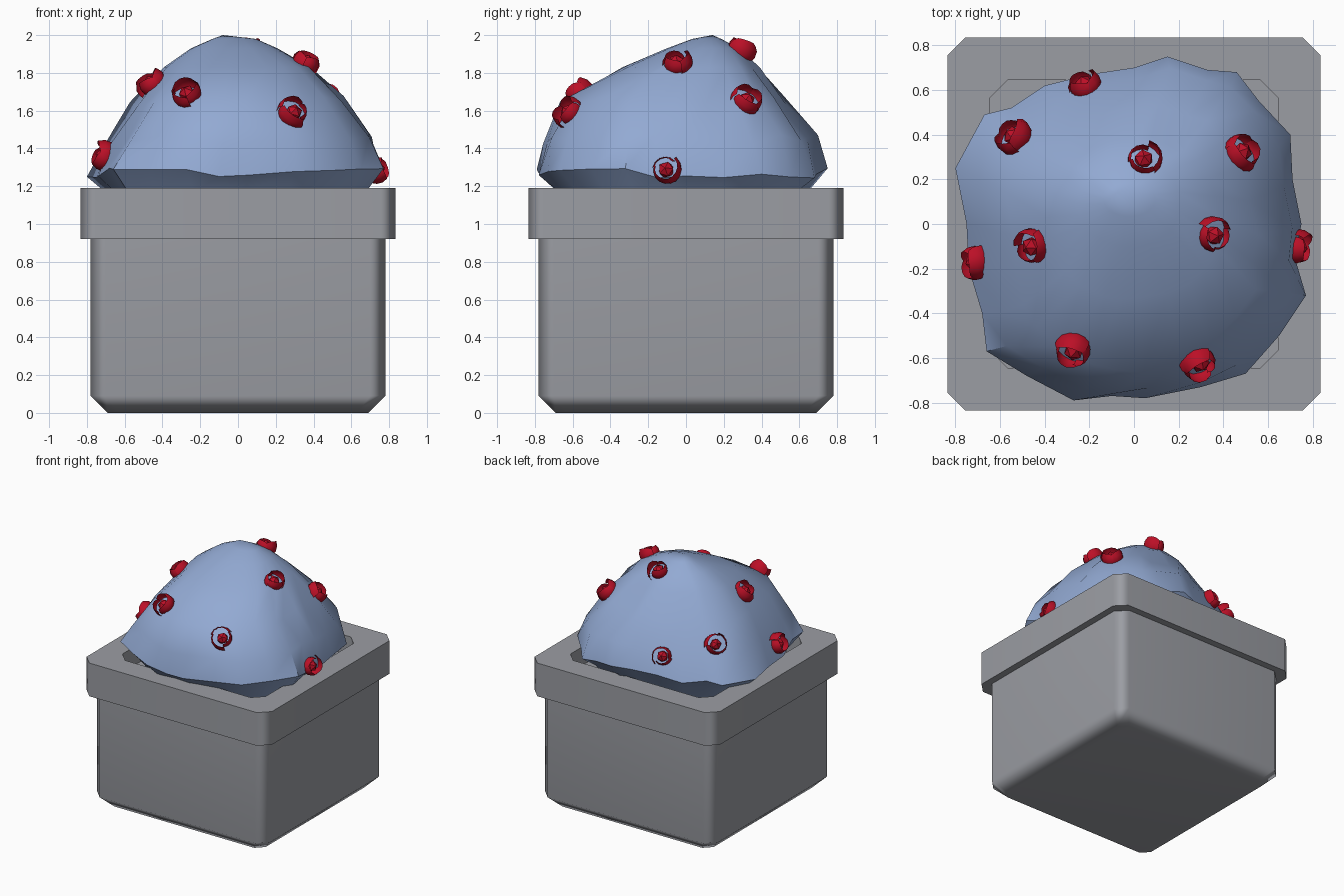
import bpy, bmesh, math, random
from mathutils import Vector
from mathutils.bvhtree import BVHTree

if "Cube" in bpy.data.objects:
    bpy.data.objects.remove(bpy.data.objects["Cube"])

random.seed(4)


def material(name, rgb):
    m = bpy.data.materials.new(name)
    m.diffuse_color = (*rgb, 1)
    m.use_nodes = True
    m.node_tree.nodes["Principled BSDF"].inputs["Base Color"].default_value = m.diffuse_color
    return m


GREY = material("pot grey", (0.33, 0.34, 0.37))
BLUE = material("bush blue", (0.29, 0.40, 0.65))
RED = material("flower red", (0.50, 0.005, 0.02))


def finish(bm, name, mat, angle, recalc=True):
    if recalc:
        bmesh.ops.recalc_face_normals(bm, faces=bm.faces)
    me = bpy.data.meshes.new(name)
    bm.to_mesh(me)
    bm.free()
    ob = bpy.data.objects.new(name, me)
    bpy.context.collection.objects.link(ob)
    me.materials.append(mat)
    bpy.ops.object.select_all(action='DESELECT')
    ob.select_set(True)
    bpy.context.view_layer.objects.active = ob
    bpy.ops.object.shade_smooth_by_angle(angle=math.radians(angle))
    return ob


def loft(bm, rings, cap_start=True, cap_end=True):
    loops = [[bm.verts.new(p) for p in r] for r in rings]
    n = len(loops[0])
    for a, b in zip(loops, loops[1:]):
        for i in range(n):
            j = (i + 1) % n
            bm.faces.new((a[i], a[j], b[j], b[i]))
    if cap_start:
        bm.faces.new(loops[0][::-1])
    if cap_end:
        bm.faces.new(loops[-1])
    return loops


def square(h, c, z):
    """Square ring of half-width h with corners cut by c."""
    k = h - c
    return [(h, -k, z), (h, k, z), (k, h, z), (-k, h, z),
            (-h, k, z), (-h, -k, z), (-k, -h, z), (k, -h, z)]


# Pot body with chamfered foot
bm = bmesh.new()
loft(bm, [square(0.69, 0.06, 0), square(0.78, 0.08, 0.09), square(0.78, 0.08, 0.93)])
finish(bm, "pot_body", GREY, 50).modifiers.new("weighted", 'WEIGHTED_NORMAL').keep_sharp = True

# Pot rim with sunken floor
bm = bmesh.new()
loft(bm, [square(0.77, 0.08, 0.92), square(0.835, 0.08, 0.92), square(0.835, 0.08, 1.19),
          square(0.645, 0.08, 1.19), square(0.645, 0.08, 1.04)])
finish(bm, "pot_rim", GREY, 50).modifiers.new("weighted", 'WEIGHTED_NORMAL').keep_sharp = True

# Bush: lumpy plan outline, lofted through shifted and shrinking rings
plan = [(0.75, 0), (0.71, 0.2), (0.70, 0.4), (0.56, 0.55), (0.46, 0.68), (0.33, 0.69),
        (0.15, 0.75), (0, 0.70), (-0.2, 0.67), (-0.4, 0.62), (-0.55, 0.52), (-0.67, 0.49),
        (-0.80, 0.25), (-0.75, 0), (-0.74, -0.2), (-0.68, -0.4), (-0.66, -0.57),
        (-0.48, -0.68), (-0.27, -0.79), (-0.1, -0.77), (0.05, -0.78), (0.3, -0.73),
        (0.5, -0.67), (0.65, -0.5), (0.77, -0.32), (0.72, -0.15)]
# z, centre x, centre y, scale x, scale y, how much of the lumpy outline is kept
levels = [(1.03, 0, 0, 0.74, 0.74, 1), (1.17, 0, 0, 0.88, 0.86, 1), (1.27, 0, 0, 1, 1, 1),
          (1.45, 0.02, -0.02, 0.91, 0.94, 0.8), (1.65, 0, -0.05, 0.73, 0.78, 0.5),
          (1.83, 0, 0.03, 0.51, 0.47, 0.3), (1.93, -0.02, 0.09, 0.30, 0.25, 0.1),
          (1.98, -0.02, 0.11, 0.15, 0.10, 0)]
rings = []
for k, (z, cx, cy, sx, sy, keep) in enumerate(levels):
    ring = []
    for x, y in plan:
        r = math.hypot(x, y)
        f = (r * keep + 0.765 * (1 - keep)) / r
        if 2 < k < 6:
            f *= 1 + random.uniform(-0.025, 0.025)
        dz = random.uniform(-0.03, 0.03) if 1 < k < 5 else 0
        ring.append((cx + x * f * sx, cy + y * f * sy, z + dz))
    rings.append(ring)
bm = bmesh.new()
top = loft(bm, rings, cap_end=False)[-1]
apex = bm.verts.new((-0.08, 0.14, 2.0))
for i in range(len(top)):
    bm.faces.new((top[i], top[(i + 1) % len(top)], apex))
bmesh.ops.recalc_face_normals(bm, faces=bm.faces)
tree = BVHTree.FromBMesh(bm)
finish(bm, "bush", BLUE, 40)


# Flowers: a small bud wrapped by curled, uneven petals
def flower(i, pos):
    loc, _, _, _ = tree.find_nearest(Vector(pos))
    out = (Vector(pos) - Vector((0, 0, 1.1))).normalized()
    rot = out.to_track_quat('Z', 'Y')
    spin = random.uniform(0, math.tau)
    bm = bmesh.new()
    bmesh.ops.create_icosphere(bm, subdivisions=1, radius=0.045)
    for p in range(3):
        start = spin + p * math.tau / 3
        size = 0.076 * random.uniform(0.85, 1.1)
        grid = []
        for v in range(5):
            lat = math.radians(-70 + 28 * v)
            row = []
            for u in range(6):
                s = u / 5
                edge = 1 - abs(2 * s - 1) ** 3 * 0.35
                lon = start + (s - 0.5) * math.radians(125)
                r = size * (math.cos(lat * 0.9) + 0.12 * s)
                row.append(bm.verts.new((r * math.cos(lon), r * math.sin(lon),
                                         size * math.sin(lat) * (edge if v > 2 else 1))))
            grid.append(row)
        for a, b in zip(grid, grid[1:]):
            for u in range(5):
                bm.faces.new((a[u], a[u + 1], b[u + 1], b[u]))
    ob = finish(bm, f"flower_{i}", RED, 40, recalc=False)
    ob.rotation_mode = 'QUATERNION'
    ob.rotation_quaternion = rot
    ob.location = loc + out * 0.012


spots = [(-0.26, -0.53, 1.63), (0.27, -0.57, 1.55), (0.34, -0.05, 1.82), (0.755, -0.11, 1.29),
         (0.47, 0.31, 1.64), (0.04, 0.28, 1.91), (-0.46, -0.10, 1.74), (-0.77, -0.17, 1.38),
         (-0.56, 0.42, 1.55), (-0.22, 0.61, 1.42)]
for i, s in enumerate(spots, 1):
    flower(i, s)
